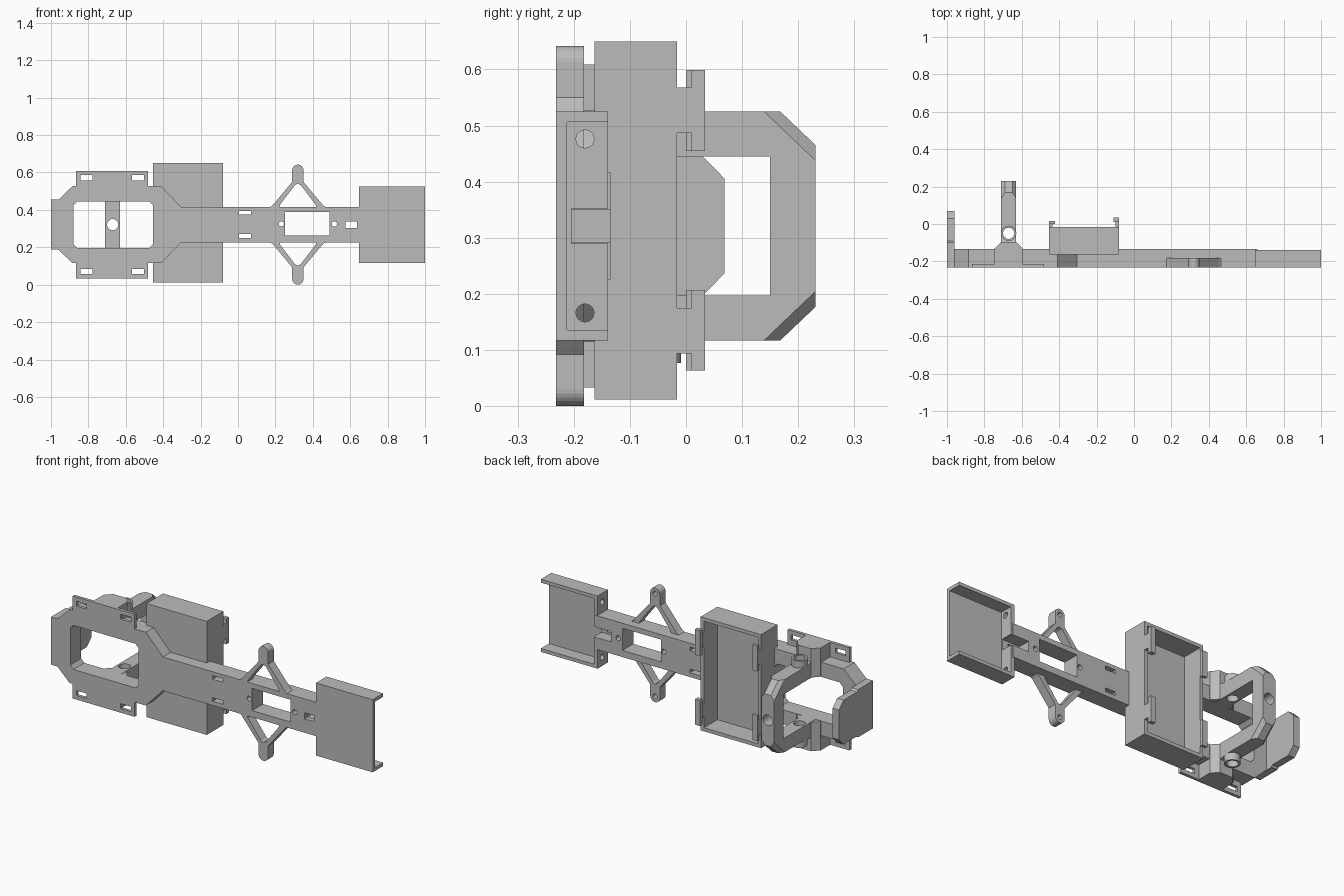
import bpy, bmesh, math
from mathutils import Vector

if "Cube" in bpy.data.objects:
    bpy.data.objects.remove(bpy.data.objects["Cube"])

grey = bpy.data.materials.new("plain grey")
grey.use_nodes = True
grey.diffuse_color = (0.5, 0.5, 0.5, 1)
grey.node_tree.nodes["Principled BSDF"].inputs["Base Color"].default_value = (0.5, 0.5, 0.5, 1)

MID = 0.321                    # height of the symmetry plane
FRONT, BACK = -0.232, -0.135   # faces of the main plate


def flip(pts):
    return [(a, 2 * MID - b) for a, b in pts]


def mirrored(half):
    """Close a profile with its reflection about the middle height."""
    return half + flip(half)[::-1]


def rect(a0, a1, b0, b1):
    return [(a0, b0), (a1, b0), (a1, b1), (a0, b1)]


def circle(a, b, r, n=24):
    return [(a + r * math.cos(math.tau * i / n), b + r * math.sin(math.tau * i / n)) for i in range(n)]


def prism(name, pts, axis, lo, hi):
    """Extrude a flat profile along one axis."""
    place = {"x": lambda p, d: (d, p[0], p[1]),
             "y": lambda p, d: (p[0], d, p[1]),
             "z": lambda p, d: (p[0], p[1], d)}[axis]
    bm = bmesh.new()
    face = bm.faces.new([bm.verts.new(place(p, lo)) for p in pts])
    out = bmesh.ops.extrude_face_region(bm, geom=[face])
    shift = Vector(place((0, 0), hi - lo))
    bmesh.ops.translate(bm, vec=shift, verts=[v for v in out["geom"] if isinstance(v, bmesh.types.BMVert)])
    bmesh.ops.recalc_face_normals(bm, faces=bm.faces)
    mesh = bpy.data.meshes.new(name)
    bm.to_mesh(mesh)
    bm.free()
    mesh.materials.append(grey)
    obj = bpy.data.objects.new(name, mesh)
    bpy.context.collection.objects.link(obj)
    return obj


def cut(obj, pts, axis, lo, hi):
    """Subtract a prism and discard the cutter."""
    cutter = prism("cutter", pts, axis, lo, hi)
    cutter.hide_render = True
    mod = obj.modifiers.new("cut", "BOOLEAN")
    mod.operation, mod.solver, mod.object = "DIFFERENCE", "EXACT", cutter
    bpy.context.view_layer.update()
    graph = bpy.context.evaluated_depsgraph_get()
    mesh = bpy.data.meshes.new_from_object(obj.evaluated_get(graph))
    obj.modifiers.clear()
    obj.data = mesh
    bpy.data.objects.remove(cutter)


# Main plate with the wide frame at one end
plate = prism("main_plate", mirrored([(-0.97, 0.455), (-0.96, 0.455), (-0.885, 0.527), (-0.41, 0.527),
                                      (-0.305, 0.416), (0.66, 0.416)]), "y", FRONT, BACK)
cut(plate, mirrored([(-0.88, 0.425), (-0.86, 0.445), (-0.475, 0.445), (-0.455, 0.425)]), "y", -0.3, 0)
cut(plate, rect(0.25, 0.49, 0.263, 0.388), "y", -0.3, 0)
cut(plate, rect(0.575, 0.635, 0.304, 0.338), "y", -0.3, 0)
cut(plate, rect(0.56, 0.7, 0.292, 0.35), "y", -0.204, 0)
for x in (0.232, 0.515):
    cut(plate, circle(x, 0.325, 0.014), "y", -0.3, 0)
for z in (0.26, 0.384):
    cut(plate, rect(0.005, 0.07, z - 0.01, z + 0.01), "y", -0.3, 0)

# Upright plate closing the frame end
end_half = [(FRONT, 0.455), (-0.1, 0.455), (-0.09, 0.445), (0.03, 0.445), (0.069, 0.405)]
prism("end_upright", mirrored(end_half), "x", -1.0, -0.96)

# Open tray at the other end
tray = prism("end_tray", mirrored([(0.647, 0.525), (1.0, 0.525)]), "y", FRONT, -0.139)
cut(tray, mirrored([(0.67, 0.506), (1.1, 0.506)]), "y", -0.212, 0)
cut(tray, rect(0.6, 0.7, 0.29, 0.352), "y", -0.204, 0)
for z in (0.476, 0.166):
    cut(tray, circle(-0.18, z, 0.016), "x", 0.6, 0.7)

# Thin slotted flanges, flared arch feet, ring bosses and side wishbones
for side in ("upper", "lower"):
    def s(pts):
        return pts if side == "upper" else flip(pts)

    def span(lo, hi):
        return (lo, hi) if side == "upper" else (2 * MID - hi, 2 * MID - lo)

    flange = prism(side + "_flange", s([(-0.865, 0.5), (-0.865, 0.609), (-0.48, 0.609), (-0.48, 0.5)]),
                   "y", FRONT, -0.215)
    for x in (-0.81, -0.535):
        cut(flange, s(rect(x - 0.032, x + 0.032, 0.558, 0.586)), "y", -0.3, 0)

    prism(side + "_arch_foot", [(-0.745, FRONT), (-0.745, -0.132), (-0.71, -0.095), (-0.63, -0.095),
                                (-0.595, -0.132), (-0.595, FRONT)], "z", *span(0.447, 0.609))

    boss = prism(side + "_ring_boss", circle(-0.67, -0.05, 0.041), "z", *span(0.46, 0.565))
    cut(boss, circle(-0.67, -0.05, 0.03), "z", -1, 1)

    tip = [(0.32 + 0.03 * math.cos(a), 0.612 + 0.03 * math.sin(a))
           for a in (math.pi * i / 12 for i in range(13))]
    outer = [(0.165, 0.41), (0.185, 0.424), (0.29, 0.55)]
    right = [(0.64 - x, z) for x, z in outer]
    arm = prism(side + "_wishbone", s(outer + tip[::-1] + right[::-1]), "y", FRONT, -0.182)
    cut(arm, s([(0.215, 0.4), (0.225, 0.428), (0.305, 0.533), (0.32, 0.54), (0.335, 0.533),
                (0.415, 0.428), (0.425, 0.4)]), "y", -0.3, 0)
    cut(arm, circle(0.32, s([(0, 0.61)])[0][1], 0.014), "y", -0.217, 0)

# Arch across the frame
arch = prism("arch", mirrored([(-0.14, 0.445), (-0.14, 0.6), (-0.095, 0.535), (-0.06, 0.525), (0.168, 0.525),
                               (0.231, 0.465)])
             + [(-0.14, 0.197), (0.15, 0.197), (0.15, 0.445)], "x", -0.71, -0.63)
bm = bmesh.new()
bm.from_mesh(arch.data)
slanted = [e for e in bm.edges if min(v.co.y for v in e.verts) > 0.16
           and abs(e.verts[0].co.y - e.verts[1].co.y) > 0.05]
bmesh.ops.bevel(bm, geom=slanted, offset=0.02, affect="EDGES", segments=1)
bm.to_mesh(arch.data)
bm.free()
cut(arch, circle(-0.67, MID, 0.03), "y", 0, 0.5)
cut(arch, circle(-0.67, -0.05, 0.03), "z", -1, 1)

# Deep tray open to the back
box = prism("deep_tray", rect(-0.455, -0.08, 0.012, 0.65), "y", -0.163, -0.016)
cut(box, rect(-0.435, -0.1, 0.032, 0.63), "y", BACK, 0.1)

# Retaining hooks on the tray rims
for z, sign in ((0.331, 1), (0.331, -1)):
    def zs(lo, hi):
        return sorted((z + sign * lo, z + sign * hi))
    for name, x0, x1, lip, top in (("near", -0.1, -0.08, 0.01, 0.034), ("far", -0.455, -0.435, 0.0, 0.016)):
        level = "upper" if sign > 0 else "lower"
        prism(f"{level}_{name}_hook_stem", rect(x0, x1, -0.03, lip), "z", *zs(0.156, 0.237))
        bar = (x0 - 0.01, x1) if name == "near" else (x0, x1 + 0.012)
        prism(f"{level}_{name}_hook_bar", rect(*bar, lip, top), "z", *zs(0.124, 0.268))
